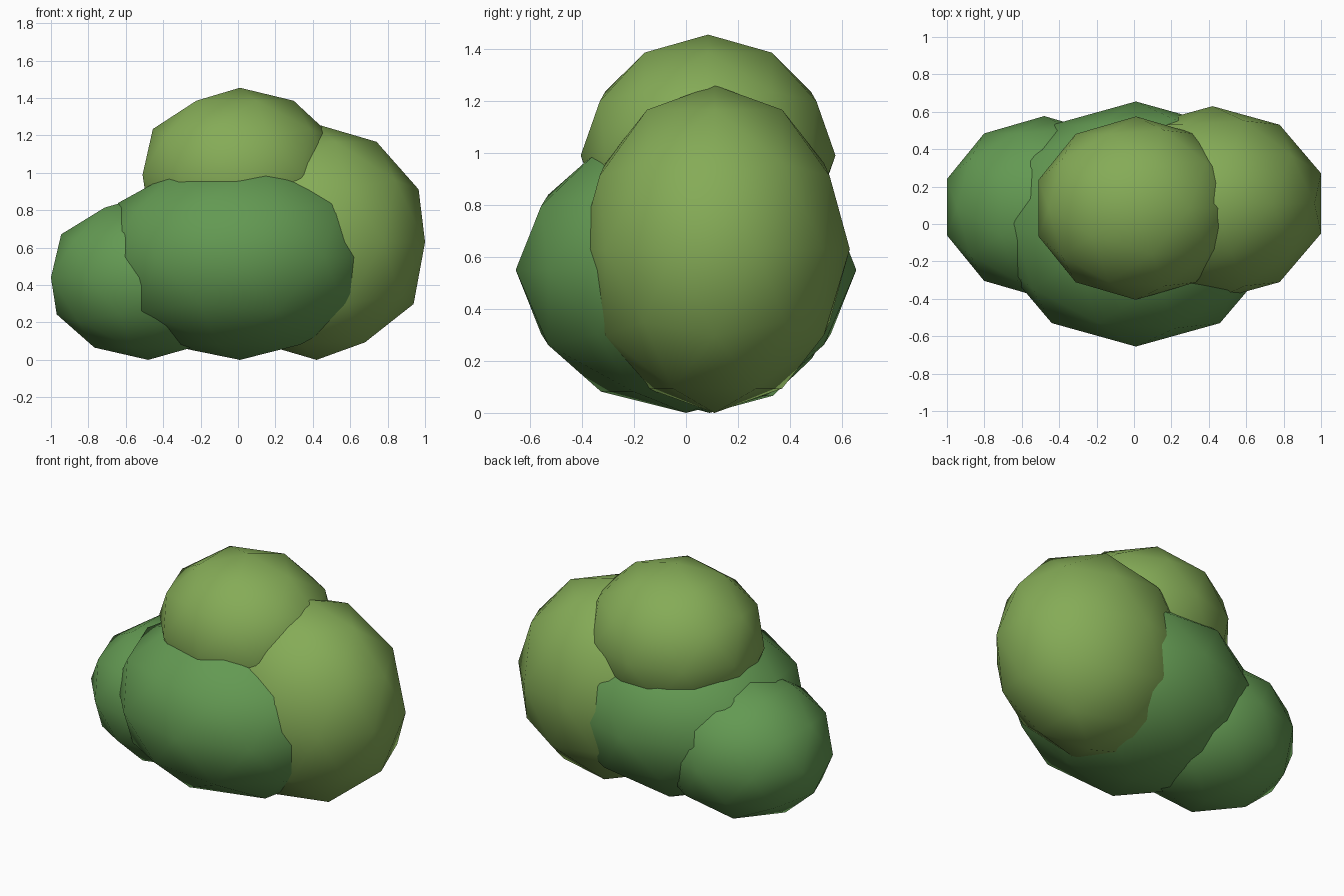
import bpy

if "Cube" in bpy.data.objects:
    bpy.data.objects.remove(bpy.data.objects["Cube"])


def material(name, color):
    mat = bpy.data.materials.new(name)
    mat.diffuse_color = (*color, 1)
    mat.use_nodes = True
    mat.node_tree.nodes["Principled BSDF"].inputs["Base Color"].default_value = mat.diffuse_color
    return mat


dark_leaf = material("dark_leaf", (0.125, 0.32, 0.085))
light_leaf = material("light_leaf", (0.235, 0.41, 0.095))


def clump(name, center, radii, mat):
    """One smooth, low-poly leaf ball."""
    bpy.ops.mesh.primitive_ico_sphere_add(subdivisions=2, radius=1, location=center)
    ob = bpy.context.object
    ob.name = name
    ob.scale = radii
    bpy.ops.object.transform_apply(location=False, rotation=False, scale=True)
    bpy.ops.object.shade_smooth()
    ob.data.materials.append(mat)


# Overlapping leaf clumps of the bush
clump("middle_clump", (0.01, 0.0, 0.55), (0.765, 0.655, 0.55), dark_leaf)
clump("left_clump", (-0.48, 0.09, 0.44), (0.547, 0.487, 0.44), dark_leaf)
clump("right_clump", (0.42, 0.11, 0.63), (0.61, 0.52, 0.63), light_leaf)
clump("top_clump", (0.01, 0.085, 0.99), (0.547, 0.49, 0.465), light_leaf)
